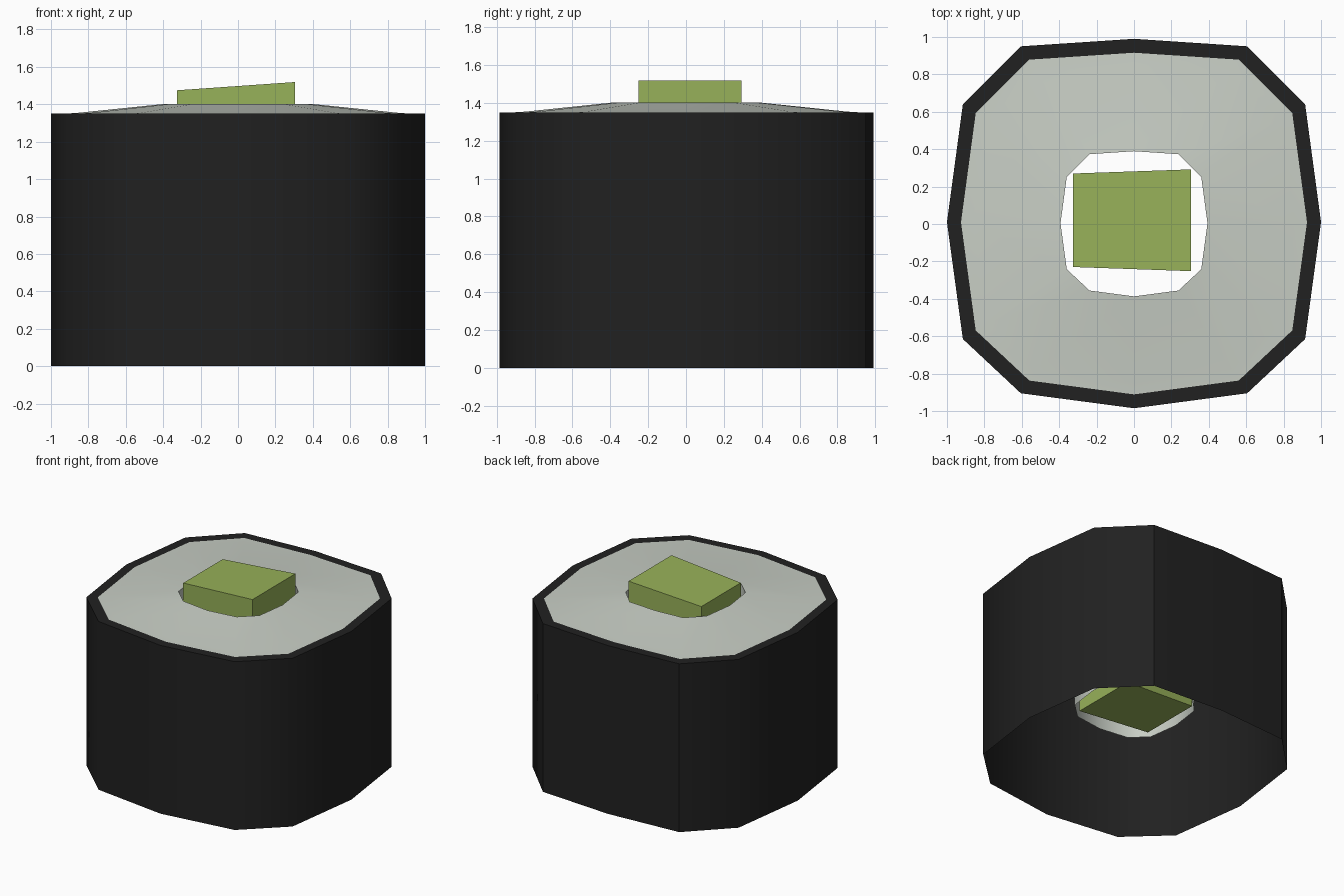
import bpy, bmesh, math

if "Cube" in bpy.data.objects:
    bpy.data.objects.remove(bpy.data.objects["Cube"])


def material(name, rgb):
    m = bpy.data.materials.new(name)
    m.diffuse_color = (*rgb, 1)
    m.use_nodes = True
    m.node_tree.nodes["Principled BSDF"].inputs["Base Color"].default_value = m.diffuse_color
    return m


seaweed_black = material("seaweed_black", (0.015, 0.015, 0.015))
rice_white = material("rice_white", (0.58, 0.62, 0.56))
cucumber_green = material("cucumber_green", (0.31, 0.44, 0.10))

# Rounded-square outline with twelve sides
OUTLINE = [(1, 0.01), (0.915, 0.64), (0.605, 0.95), (0, 0.99),
           (-0.605, 0.95), (-0.915, 0.64), (-1, 0.01), (-0.915, -0.615),
           (-0.605, -0.905), (0, -0.985), (0.605, -0.905), (0.915, -0.615)]


def add_object(name, bm, mat, smooth):
    mesh = bpy.data.meshes.new(name)
    bm.to_mesh(mesh)
    bm.free()
    mesh.materials.append(mat)
    ob = bpy.data.objects.new(name, mesh)
    bpy.context.collection.objects.link(ob)
    if smooth:
        bpy.context.view_layer.objects.active = ob
        ob.select_set(True)
        bpy.ops.object.shade_smooth_by_angle(angle=math.radians(40))
        ob.select_set(False)
    return ob


def shell(name, profile, mat):
    """Bridge scaled copies of the outline; profile is (scale, height)."""
    bm = bmesh.new()
    rings = [[bm.verts.new((x * s, y * s, z)) for x, y in OUTLINE]
             for s, z in profile]
    n = len(OUTLINE)
    for a, b in zip(rings, rings[1:]):
        for i in range(n):
            j = (i + 1) % n
            bm.faces.new((a[i], a[j], b[j], b[i]))
    return add_object(name, bm, mat, True)


# Seaweed wrap, open underneath, with a flat top rim
shell("seaweed_wrap", [(1, 0), (1, 1.35), (0.925, 1.35)], seaweed_black)

# Rice top, sloping up to the hole, then a tube hanging inside
shell("rice", [(0.925, 1.35), (0.86, 1.354), (0.393, 1.402), (0.393, 0.455)],
      rice_white)

# Cucumber stick, taller and wider at its right side
bm = bmesh.new()
bmesh.ops.create_cube(bm, size=1)
for v in bm.verts:
    right, back, top = (c > 0 for c in v.co)
    grow = 0.022 if right else 0
    v.co.x = 0.305 if right else -0.325
    v.co.y = 0.27 + grow if back else -0.23 - grow
    v.co.z = 1.475 + 2 * grow if top else 0.475 - 2 * grow
add_object("cucumber", bm, cucumber_green, False)
